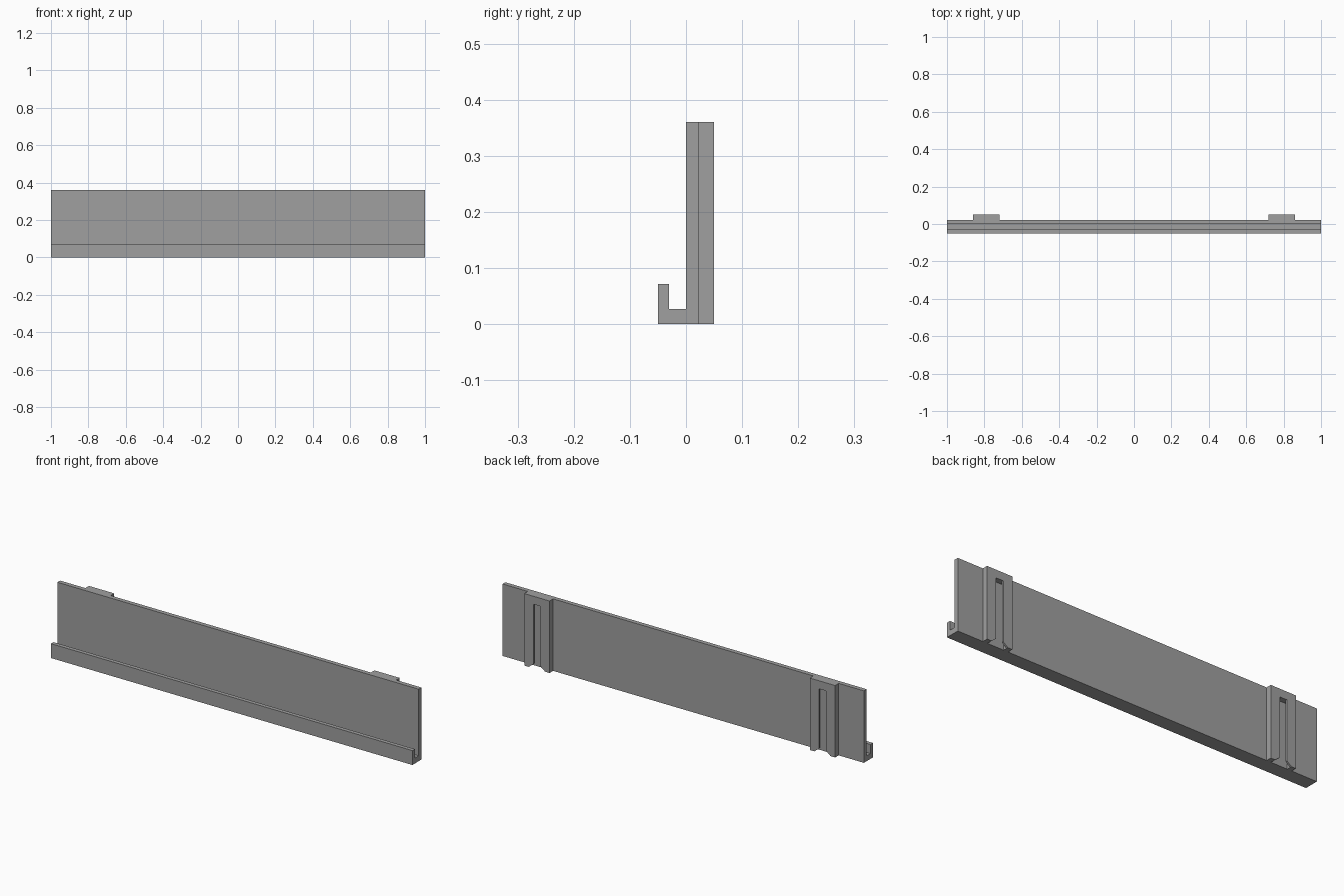
import bpy, bmesh
from mathutils import Vector

if "Cube" in bpy.data.objects:
    bpy.data.objects.remove(bpy.data.objects["Cube"])

grey = bpy.data.materials.new("plain grey")
grey.diffuse_color = (0.35, 0.35, 0.35, 1)
grey.use_nodes = True
grey.node_tree.nodes["Principled BSDF"].inputs["Base Color"].default_value = grey.diffuse_color


def extrude(name, outline, direction):
    """Closed prism from a 3D outline swept along a direction."""
    bm = bmesh.new()
    face = bm.faces.new([bm.verts.new(p) for p in outline])
    swept = bmesh.ops.extrude_face_region(bm, geom=[face], use_keep_orig=True)
    moved = [g for g in swept["geom"] if isinstance(g, bmesh.types.BMVert)]
    bmesh.ops.translate(bm, verts=moved, vec=Vector(direction))
    bmesh.ops.recalc_face_normals(bm, faces=bm.faces)
    mesh = bpy.data.meshes.new(name)
    bm.to_mesh(mesh)
    bm.free()
    mesh.materials.append(grey)
    obj = bpy.data.objects.new(name, mesh)
    bpy.context.collection.objects.link(obj)
    return obj


def prism_xz(name, cx, points, y0, y1):
    """Outline drawn in x and z around cx, running from y0 to y1."""
    return extrude(name, [(cx + x, y0, z) for x, z in points], (0, y1 - y0, 0))


def combine(target, tool, operation):
    mod = target.modifiers.new(operation, 'BOOLEAN')
    mod.operation, mod.solver, mod.object = operation, 'EXACT', tool
    bpy.context.view_layer.objects.active = target
    bpy.ops.object.modifier_apply(modifier=mod.name)
    bpy.data.objects.remove(tool)


# J-shaped rail: front lip, trough floor and tall back plate
H = 0.36
profile = [(-0.05, 0), (0.022, 0), (0.022, H), (0.0, H),
           (0.0, 0.027), (-0.03, 0.027), (-0.03, 0.072), (-0.05, 0.072)]
rail = extrude("ledge_rail", [(-1, y, z) for y, z in profile], (2, 0, 0))

for side in (-1, 1):
    cx = side * 0.79
    # Mounting block on the back
    block = prism_xz("mount_block", cx,
                     [(-0.07, 0), (0.07, 0), (0.07, H), (-0.07, H)], 0.012, 0.05)
    combine(rail, block, 'UNION')
    # Wide inner channel, open at the bottom
    channel = prism_xz("channel_cutter", cx,
                       [(-0.045, -0.05), (0.045, -0.05), (0.045, 0.32), (-0.045, 0.32)],
                       0.022, 0.041)
    combine(rail, channel, 'DIFFERENCE')
    # Narrow outer slot with flared entry
    slot = prism_xz("slot_cutter", cx,
                    [(-0.045, -0.05), (0.045, -0.05), (0.045, 0), (0.02, 0.02),
                     (0.02, 0.32), (-0.02, 0.32), (-0.02, 0.02), (-0.045, 0)],
                    0.03, 0.08)
    combine(rail, slot, 'DIFFERENCE')
